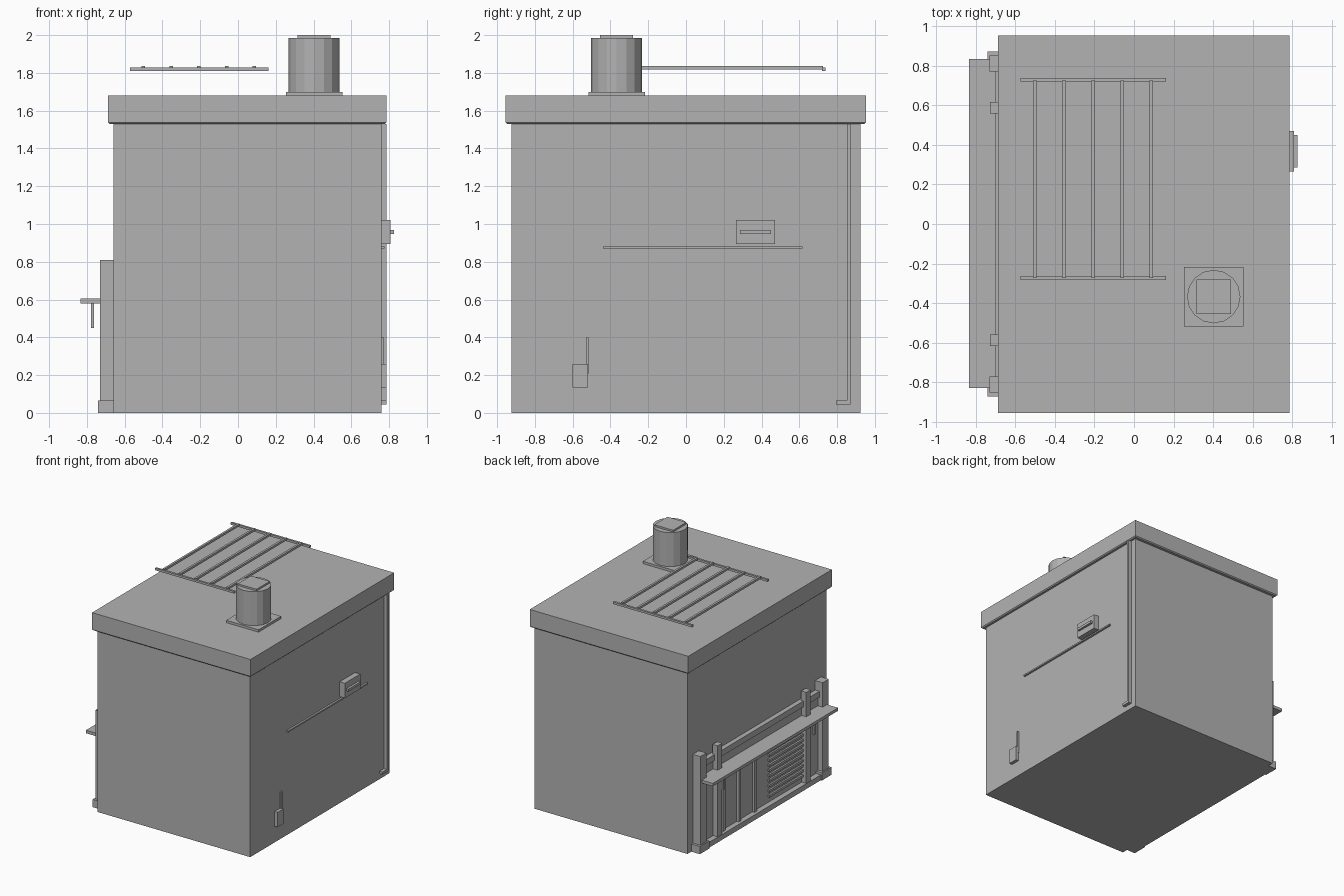
import bpy, bmesh

cube = bpy.data.objects.get("Cube")
if cube:
    bpy.data.objects.remove(cube, do_unlink=True)

GREY = (0.45, 0.45, 0.45, 1)
grey = bpy.data.materials.new("plain_grey")
grey.use_nodes = True
grey.diffuse_color = GREY
grey.node_tree.nodes["Principled BSDF"].inputs["Base Color"].default_value = GREY


def finish(name, bm):
    mesh = bpy.data.meshes.new(name)
    bm.to_mesh(mesh)
    bm.free()
    mesh.materials.append(grey)
    obj = bpy.data.objects.new(name, mesh)
    bpy.context.collection.objects.link(obj)
    return obj


def box(name, x, y, z):
    """Box from (low, high) pairs on each axis."""
    bm = bmesh.new()
    bmesh.ops.create_cube(bm, size=1)
    for v in bm.verts:
        v.co = [(lo + hi) / 2 + c * (hi - lo) for c, (lo, hi) in zip(v.co, (x, y, z))]
    return finish(name, bm)


def around(c, width):
    return (c - width / 2, c + width / 2)


WALL_L, WALL_R = -0.66, 0.76
TOP = 1.68

# Building body and overhanging roof slab with a chamfered lower edge
box("walls", (WALL_L, WALL_R), (-0.923, 0.923), (0, 1.54))
roof = box("roof_slab", (-0.688, 0.785), (-0.955, 0.953), (1.53, TOP))
bm = bmesh.new()
bm.from_mesh(roof.data)
low = [e for e in bm.edges if all(v.co.z < 1.6 for v in e.verts)]
bmesh.ops.bevel(bm, geom=low, offset=0.008, segments=1, affect="EDGES")
bm.to_mesh(roof.data)
bm.free()

# Roof vent
VX, VY = 0.403, -0.367
box("vent_base", around(VX, 0.3), around(VY, 0.3), (TOP, 1.70))
bm = bmesh.new()
bmesh.ops.create_cone(bm, cap_ends=True, segments=16, radius1=0.135, radius2=0.135, depth=0.285)
bmesh.ops.translate(bm, vec=(VX, VY, 1.8425), verts=bm.verts)
finish("vent_drum", bm)
box("vent_cap", around(VX, 0.175), around(VY, 0.175), (1.985, 2.0))

# Raised roof rack
for i, y in enumerate((-0.273, 0.729)):
    box(f"rack_rail_{i}", (-0.573, 0.162), around(y, 0.018), (1.81, 1.828))
for i in range(5):
    box(f"rack_slat_{i}", around(-0.501 + i * 0.147, 0.018), (-0.273, 0.725), (1.819, 1.837))

# Drainpipe at the back corner
box("drainpipe", (WALL_R, 0.787), around(0.862, 0.02), (0.045, 1.53))
box("drain_outlet", (WALL_R, 0.787), (0.795, 0.862), (0.045, 0.066))

# Fittings on the side wall
box("wall_unit", (WALL_R, 0.808), (0.265, 0.47), (0.895, 1.02))
box("wall_unit_bar", (0.80, 0.827), (0.285, 0.45), (0.947, 0.968))
box("wall_cable", (WALL_R, 0.776), (-0.44, 0.618), (0.869, 0.881))
box("meter_box", (WALL_R, 0.787), (-0.6, -0.52), (0.135, 0.26))
box("meter_conduit", (WALL_R, 0.773), (-0.53, -0.515), (0.205, 0.4))

# Shop front: backing, sill, rail and counter shelf
box("shop_panel", (-0.685, WALL_L), (-0.79, 0.79), (0.01, 0.72))
box("shop_sill", (-0.73, WALL_L), (-0.85, 0.85), (0, 0.045))
box("shop_top_rail", (-0.70, WALL_L), (-0.79, 0.79), (0.68, 0.73))
box("counter_shelf", (-0.833, -0.685), (-0.83, 0.833), (0.58, 0.605))

# Matching uprights at both ends
for side, s in (("front", -1), ("back", 1)):
    box(f"{side}_pilaster", (-0.73, WALL_L), around(s * 0.812, 0.08), (0, 0.81))
    box(f"{side}_plinth", (-0.74, WALL_L), around(s * 0.81, 0.125), (0, 0.065))
    box(f"{side}_post", (-0.727, -0.68), around(s * 0.588, 0.06), (0.045, 0.81))
    box(f"{side}_shelf_bracket", (-0.777, -0.763), around(s * 0.6, 0.02), (0.45, 0.585))

# Door mullions and louvred shutter
for i in range(3):
    box(f"door_mullion_{i}", (-0.705, -0.68), around(0.5 - i * 0.21, 0.03), (0.045, 0.58))
for i in range(10):
    box(f"shutter_slat_{i}", (-0.70, -0.68), (-0.56, -0.11), around(0.1 + i * 0.043, 0.02))
